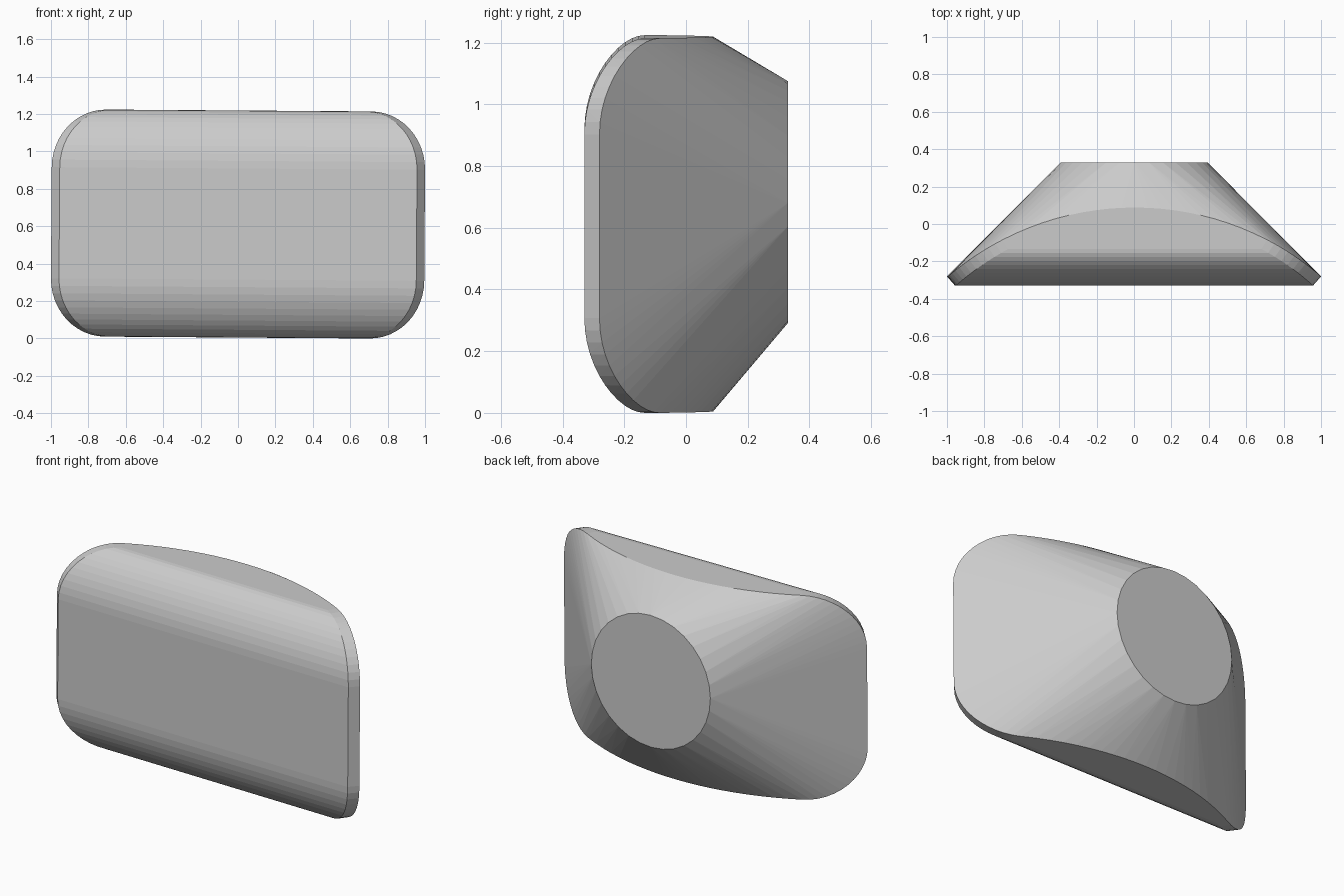
import bpy, bmesh
from math import sin, cos, pi, sqrt
from mathutils import Matrix

if "Cube" in bpy.data.objects:
    bpy.data.objects.remove(bpy.data.objects["Cube"])

HALF_W, HALF_H, MID_Z = 0.998, 0.607, 0.6125
BOW_R = 1.536           # radius of the rim's backward bow


def rim(scale, y_mid):
    """Rounded rectangle bent backwards around a vertical axis."""
    rx, rz, n = 0.29, 0.31, 12
    quarter = [(HALF_W - rx + rx * cos(i * pi / 2 / n),
                HALF_H - rz + rz * sin(i * pi / 2 / n)) for i in range(n + 1)]
    quarter += [((HALF_W - rx) * i / 10, HALF_H) for i in range(10)]
    return [(sx * x * scale, y_mid - BOW_R + sqrt(BOW_R ** 2 - x * x), sz * z)
            for x, z in quarter for sx in (-1, 1) for sz in (-1, 1)]


# Outer rim, slightly smaller front rim, and the round neck at the back
points = rim(1.0, 0.088) + rim(0.957, 0.039)
points += [(0.392 * cos(i * pi / 16), 0.33, 0.071 + 0.392 * sin(i * pi / 16))
           for i in range(32)]

bm = bmesh.new()
for p in points:
    bm.verts.new(p)
hull = bmesh.ops.convex_hull(bm, input=bm.verts[:])
loose = [v for v in bm.verts if not v.link_faces]
bmesh.ops.delete(bm, geom=loose, context='VERTS')
bmesh.ops.dissolve_limit(bm, angle_limit=0.005, verts=bm.verts[:], edges=bm.edges[:])
bmesh.ops.recalc_face_normals(bm, faces=bm.faces[:])

# Very slight roll, then stand on the ground
bm.transform(Matrix.Translation((0, 0, MID_Z)) @ Matrix.Rotation(0.007, 4, 'Y'))
low = min(v.co.z for v in bm.verts)
bm.transform(Matrix.Translation((0, 0, -low)))

mesh = bpy.data.meshes.new("tapered_housing")
bm.to_mesh(mesh)
bm.free()
housing = bpy.data.objects.new("tapered_housing", mesh)
bpy.context.collection.objects.link(housing)
